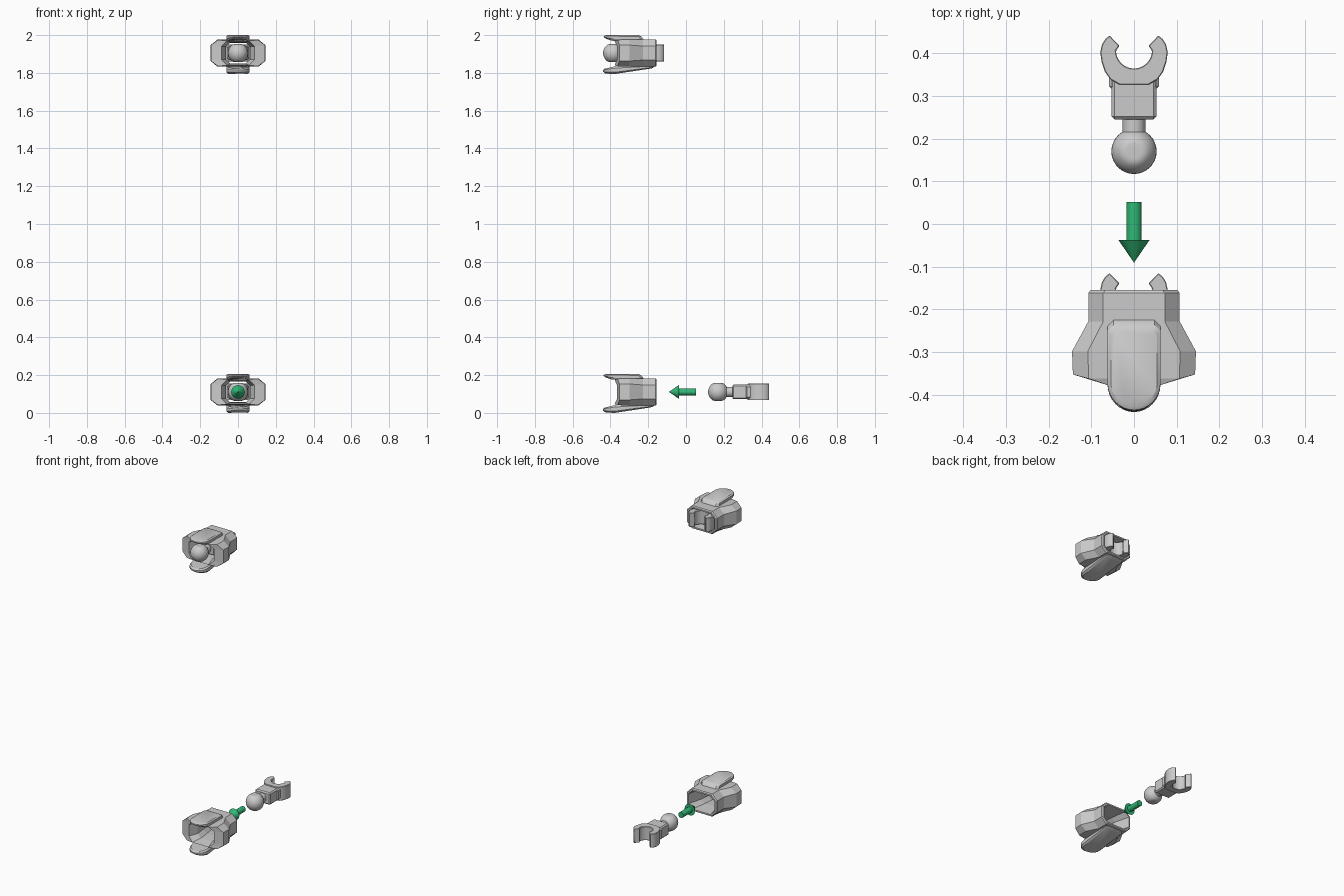
import bpy, bmesh, math
from mathutils import Matrix, Vector

if "Cube" in bpy.data.objects:
    bpy.data.objects.remove(bpy.data.objects["Cube"])

ZC = 0.111            # height of the part axis
LIFT = 1.794          # height of the assembled copy
SLIDE = -0.556        # how far the joint slides into the shell


def finish(name, bm, smooth=None):
    bmesh.ops.recalc_face_normals(bm, faces=bm.faces)
    me = bpy.data.meshes.new(name)
    bm.to_mesh(me)
    bm.free()
    ob = bpy.data.objects.new(name, me)
    bpy.context.collection.objects.link(ob)
    if smooth:
        bpy.ops.object.select_all(action='DESELECT')
        ob.select_set(True)
        bpy.context.view_layer.objects.active = ob
        bpy.ops.object.shade_smooth_by_angle(angle=math.radians(smooth))
    return ob


def bridge(bm, rings, closed=False, caps=True):
    vs = [[bm.verts.new(p) for p in r] for r in rings]
    n = len(vs[0])
    pairs = list(zip(vs, vs[1:])) + ([(vs[-1], vs[0])] if closed else [])
    for a, b in pairs:
        for i in range(n):
            j = (i + 1) % n
            bm.faces.new((a[i], a[j], b[j], b[i]))
    if caps and not closed:
        bm.faces.new(vs[0])
        bm.faces.new(vs[-1])


def octagon(hx, tx, hz, sz, y_side, y_top):
    pts = [(hx, sz), (tx, hz), (-tx, hz), (-hx, sz),
           (-hx, -sz), (-tx, -hz), (tx, -hz), (hx, -sz)]
    return [(x, y_top if abs(z) == hz else y_side, ZC + z) for x, z in pts]


def spin_y(name, profile, n, smooth):
    bm = bmesh.new()
    bridge(bm, [[(r * math.cos(math.tau * i / n), y, ZC + r * math.sin(math.tau * i / n))
                 for i in range(n)] for y, r in profile])
    return finish(name, bm, smooth)


def bevel(ob, width, segments=1):
    m = ob.modifiers.new("bevel", 'BEVEL')
    m.width, m.segments, m.limit_method = width, segments, 'ANGLE'
    m.angle_limit = math.radians(40)


def copy(ob, offset):
    c = ob.copy()
    c.name = ob.name + "_assembled"
    c.location = ob.location + Vector(offset)
    bpy.context.collection.objects.link(c)


# Hollow shell: faceted outside, tapered passage inside
bm = bmesh.new()
bridge(bm, [
    octagon(.102, .068, .067, .035, -.155, -.155),
    octagon(.107, .072, .072, .037, -.162, -.162),
    octagon(.107, .072, .072, .037, -.228, -.228),
    octagon(.145, .108, .072, .042, -.298, -.298),
    octagon(.143, .106, .070, .042, -.352, -.362),
    octagon(.088, .058, .064, .036, -.365, -.378),
    octagon(.064, .040, .056, .034, -.315, -.315),
    octagon(.068, .045, .054, .032, -.250, -.250),
    octagon(.092, .064, .058, .032, -.155, -.155)], closed=True)
shell = finish("shell", bm)


# Rounded tongue plates on the top and bottom of the shell
def outline(w, back, front, round_start, cut):
    right = [(w - cut, back), (w, back - cut)]
    for i in range(9):
        a = math.pi / 2 * i / 8
        right.append((w * math.cos(a), round_start - (round_start - front) * math.sin(a)))
    return right + [(-x, y) for x, y in reversed(right[:-1])]


def tongue(name, layers):
    bm = bmesh.new()
    bridge(bm, [[(x, y, zf(y)) for x, y in outline(*o)] for o, zf in layers])
    return finish(name, bm, 30)


def ramp(points):
    def f(y):
        for (y0, z0), (y1, z1) in zip(points, points[1:]):
            if y <= y1:
                return z0 + (z1 - z0) * (y - y0) / (y1 - y0)
        return points[-1][1]
    return f


top_tongue = tongue("top_tongue", [
    ((.056, -.235, -.424, -.368, .012), ramp([(-.44, .192), (-.39, .176), (-.2, .176)])),
    ((.062, -.225, -.437, -.372, .014), ramp([(-.44, .197), (-.39, .186), (-.2, .183)])),
    ((.062, -.236, -.435, -.372, .014), ramp([(-.44, .201), (-.36, .200), (-.2, .198)])),
    ((.054, -.250, -.426, -.372, .010), ramp([(-.44, .205), (-.38, .206), (-.2, .206)]))])

bottom_tongue = tongue("bottom_tongue", [
    ((.056, -.172, -.430, -.370, .012), ramp([(-.44, .026), (-.37, .042), (-.16, .046)])),
    ((.062, -.168, -.440, -.375, .014), ramp([(-.44, .021), (-.37, .032), (-.16, .043)])),
    ((.062, -.168, -.439, -.375, .014), ramp([(-.44, .012), (-.38, .009), (-.25, .020), (-.16, .040)])),
    ((.052, -.178, -.425, -.375, .010), ramp([(-.44, .003), (-.38, 0), (-.25, .013), (-.16, .036)]))])

# Ball with flattened poles
bm = bmesh.new()
bmesh.ops.create_uvsphere(bm, u_segments=32, v_segments=18, radius=.053)
for v in bm.verts:
    v.co.z = max(-.047, min(.047, v.co.z))
bmesh.ops.translate(bm, verts=bm.verts, vec=(0, .170, ZC))
ball = finish("joint_ball", bm, 35)

# Neck between ball and body
neck = spin_y("joint_neck", [(.20, .027), (.25, .027)], 24, 35)

# Chamfered joint body and its wider shoulder
def box(name, hx, y0, y1, hz):
    bm = bmesh.new()
    bmesh.ops.create_cube(bm, size=1, matrix=Matrix.Translation((0, (y0 + y1) / 2, ZC))
                          @ Matrix.Diagonal((2 * hx, y1 - y0, 2 * hz, 1)))
    ob = finish(name, bm)
    bevel(ob, .007)
    return ob


body = box("joint_body", .053, .245, .358, .038)
shoulder = box("joint_shoulder", .058, .315, .352, .034)

# Open clip claw
half = [(.034, .352 - .026), (.055, .338), (.068, .356), (.076, .380), (.079, .402),
        (.075, .420), (.067, .433), (.057, .441), (.034, .417)]
half += [(.042 * math.cos(a), .406 + .042 * math.sin(a))
         for a in [-math.pi / 2 * i / 10 for i in range(10)]]
loop = half + [(0, .364)] + [(-x, y) for x, y in reversed(half)]
bm = bmesh.new()
face = bm.faces.new([bm.verts.new((x, y, ZC - .044)) for x, y in loop])
ext = bmesh.ops.extrude_face_region(bm, geom=[face])
bmesh.ops.translate(bm, vec=(0, 0, .088),
                    verts=[g for g in ext["geom"] if isinstance(g, bmesh.types.BMVert)])
claw = finish("joint_claw", bm, 30)
bevel(claw, .002)

# Second, assembled set above
for ob in (shell, top_tongue, bottom_tongue):
    copy(ob, (0, 0, LIFT))
for ob in (ball, neck, body, shoulder, claw):
    copy(ob, (0, SLIDE, LIFT))

# Green direction arrow
arrow = spin_y("arrow", [(.052, .018), (-.038, .018), (-.038, .036), (-.090, .0004)], 24, 30)
green = bpy.data.materials.new("green")
green.diffuse_color = (.03, .48, .18, 1)
green.use_nodes = True
green.node_tree.nodes["Principled BSDF"].inputs["Base Color"].default_value = green.diffuse_color
arrow.data.materials.append(green)
